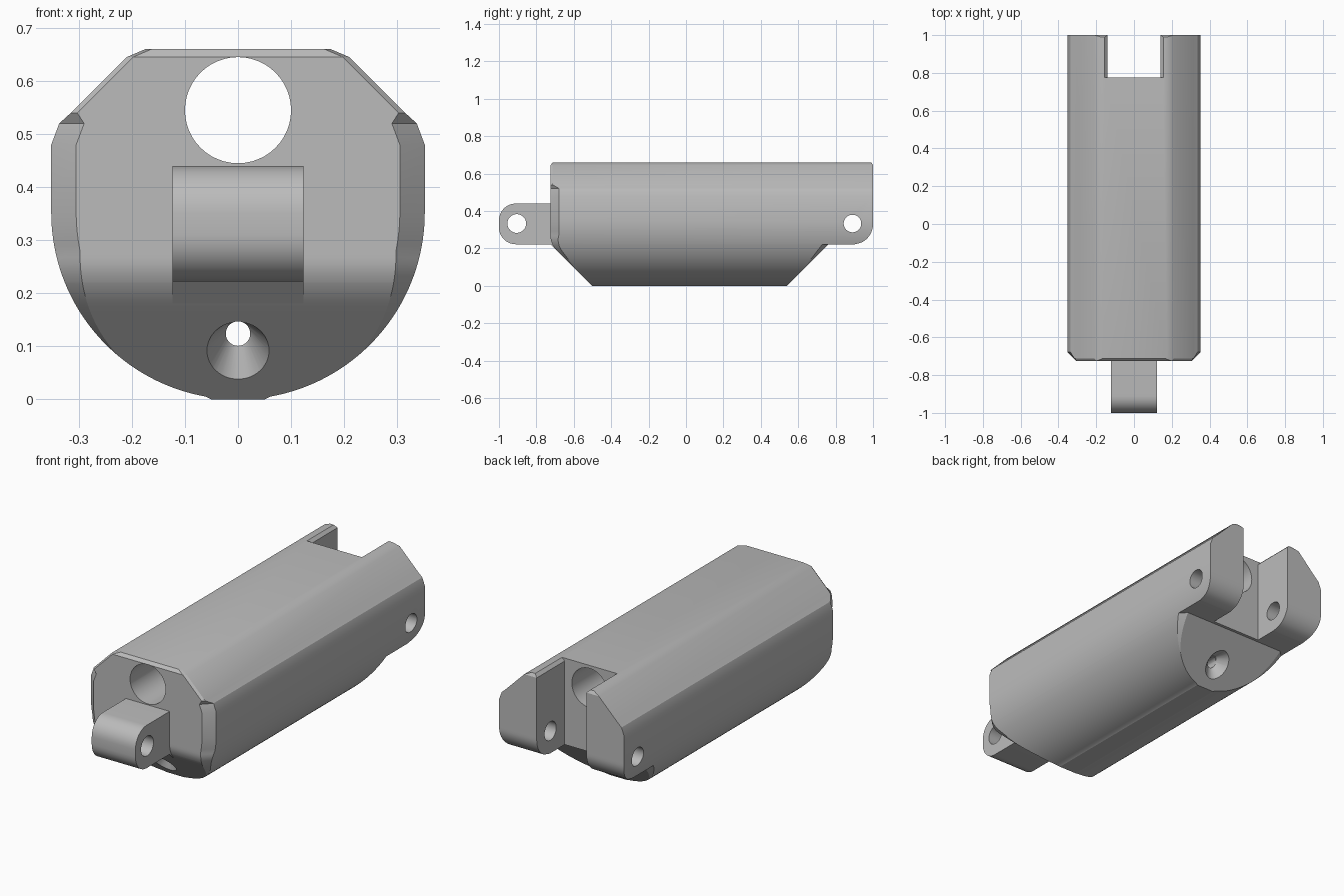
import bpy, bmesh
from math import sqrt, cos, sin, radians, pi
from mathutils import Matrix, Vector

if "Cube" in bpy.data.objects:
    bpy.data.objects.remove(bpy.data.objects["Cube"])

GREY = (0.5, 0.5, 0.5, 1)
mat = bpy.data.materials.new("Plain grey")
mat.use_nodes = True
mat.diffuse_color = GREY
mat.node_tree.nodes["Principled BSDF"].inputs["Base Color"].default_value = GREY

R = 0.352          # radius of the round underside
PIN_Z = 0.333


def make(name, bm):
    bmesh.ops.remove_doubles(bm, verts=bm.verts, dist=1e-5)
    bmesh.ops.recalc_face_normals(bm, faces=bm.faces)
    mesh = bpy.data.meshes.new(name)
    bm.to_mesh(mesh)
    bm.free()
    mesh.materials.append(mat)
    ob = bpy.data.objects.new(name, mesh)
    bpy.context.collection.objects.link(ob)
    return ob


def prism(name, outline, start, depth):
    """Extrude a closed outline of 3D points along depth."""
    bm = bmesh.new()
    face = bm.faces.new([bm.verts.new(Vector(p) + Vector(start)) for p in outline])
    ext = bmesh.ops.extrude_face_region(bm, geom=[face])
    verts = [g for g in ext["geom"] if isinstance(g, bmesh.types.BMVert)]
    bmesh.ops.translate(bm, verts=verts, vec=depth)
    return make(name, bm)


def cone(name, centre, axis, length, r1, r2, stretch=1):
    """Cylinder or cone with its r2 end pointing along axis."""
    bm = bmesh.new()
    turn = Vector(axis).to_track_quat("Z", "Y").to_matrix().to_4x4()
    bmesh.ops.create_cone(bm, cap_ends=True, segments=48, radius1=r1, radius2=r2, depth=length,
                          matrix=Matrix.Translation(centre) @ turn @ Matrix.Diagonal((1, stretch, 1, 1)))
    return make(name, bm)


def cut(ob, cutter):
    cutter.hide_render = True
    mod = ob.modifiers.new("cut", "BOOLEAN")
    mod.operation = "DIFFERENCE"
    mod.solver = "EXACT"
    mod.object = cutter
    bpy.context.view_layer.objects.active = ob
    bpy.ops.object.modifier_apply(modifier=mod.name)
    bpy.data.objects.remove(cutter)


def smooth(ob):
    bpy.ops.object.select_all(action="DESELECT")
    ob.select_set(True)
    bpy.context.view_layer.objects.active = ob
    bpy.ops.object.shade_smooth_by_angle(angle=radians(25))


# Body rules: half width, front end, rear end and edge chamfer by height
SHOULDER = [(R, 0.48), (0.337, 0.52), (0.315, 0.54), (0.21, 0.645), (0.175, 0.66)]


def front_y(z):
    if z < 0.18:
        return -0.502 - z
    if z < 0.266:
        t = z - 0.18
        return -0.682 - t + t * t / 0.172
    return -0.711 if z > 0.65 else -0.725


def rear_y(z, lug):
    if not lug:
        return 0.54 + z
    if z < 0.33:
        return 0.89 + sqrt(max(0, 0.11 ** 2 - (0.33 - z) ** 2))
    return 0.99 if z > 0.65 else 1.0


def chamfer(z):
    return 0.047 * min(1, max(0, (z - 0.08) / 0.2))


levels = [(0.05, 0.0, False)]
for a in range(10, 91, 2):
    z = R - R * cos(radians(a))
    levels.append((R * sin(radians(a)), z, z > 0.22))
ledge = sqrt(R ** 2 - (R - 0.22) ** 2)
levels += [(ledge, 0.22, False), (ledge, 0.22, True)]
levels.sort(key=lambda l: (l[1], l[2]))
levels += [(x, z, True) for x, z in SHOULDER]

# Body: horizontal eight-point rings stacked from bottom to top
bm = bmesh.new()
rings = []
for x, z, lug in levels:
    cf = chamfer(z) if z < 0.53 else 0.012
    cr = 0 if lug else chamfer(z)
    f, r = front_y(z), rear_y(z, lug)
    side = [(x - cf, f), (x, f + cf), (x, r - cr), (x - cr, r)]
    ring = side + [(-px, py) for px, py in reversed(side)]
    rings.append([bm.verts.new((px, py, z)) for px, py in ring])
for lo, hi in zip(rings, rings[1:]):
    for i in range(8):
        j = (i + 1) % 8
        bm.faces.new((lo[i], lo[j], hi[j], hi[i]))
bm.faces.new(rings[0])
bm.faces.new(rings[-1])
body = make("body", bm)

# Rear slot between the two lugs, flared at the top edge
half = [(0.14, 0.1), (0.14, 0.645), (0.165, 0.67), (0.165, 0.8)]
slot = [(x, 0, z) for x, z in half] + [(-x, 0, z) for x, z in reversed(half)]
cut(body, prism("slot_cutter", slot, (0, 0.775, 0), (0, 0.5, 0)))

# Long bore, small drain hole and rear pin hole
cut(body, cone("bore_cutter", (0, 0, 0.545), (0, 1, 0), 3, 0.1, 0.1))
cut(body, cone("drain_cutter", (0, 0, 0.124), (0, 1, 0), 3, 0.023, 0.023))
cut(body, cone("pin_cutter", (0, 0.89, PIN_Z), (1, 0, 0), 2, 0.047, 0.047))

# Flared mouths of the small hole on both sloping ends
for s, y in ((-1, front_y(0.092)), (1, rear_y(0.092, False))):
    cut(body, cone("mouth_cutter", (0, y - s * 0.015, 0.107), (0, s, -1), 0.07, 0.02, 0.068, 1.3))
smooth(body)


# Front tab with rounded nose and pin hole
def corner(cy, cz, start, r=0.09):
    return [(0, cy + r * cos(start + i * pi / 16), cz + r * sin(start + i * pi / 16)) for i in range(9)]


tab_outline = [(0, -0.6, 0.44)] + corner(-0.91, 0.35, pi / 2) + corner(-0.91, 0.312, pi)
tab_outline += [(0, -0.725, 0.222), (0, -0.684, 0.181), (0, -0.6, 0.25)]
tab = prism("front_tab", tab_outline, (-0.123, 0, 0), (0.246, 0, 0))
cut(tab, cone("tab_pin_cutter", (0, -0.905, PIN_Z), (1, 0, 0), 1, 0.05, 0.05))
smooth(tab)
